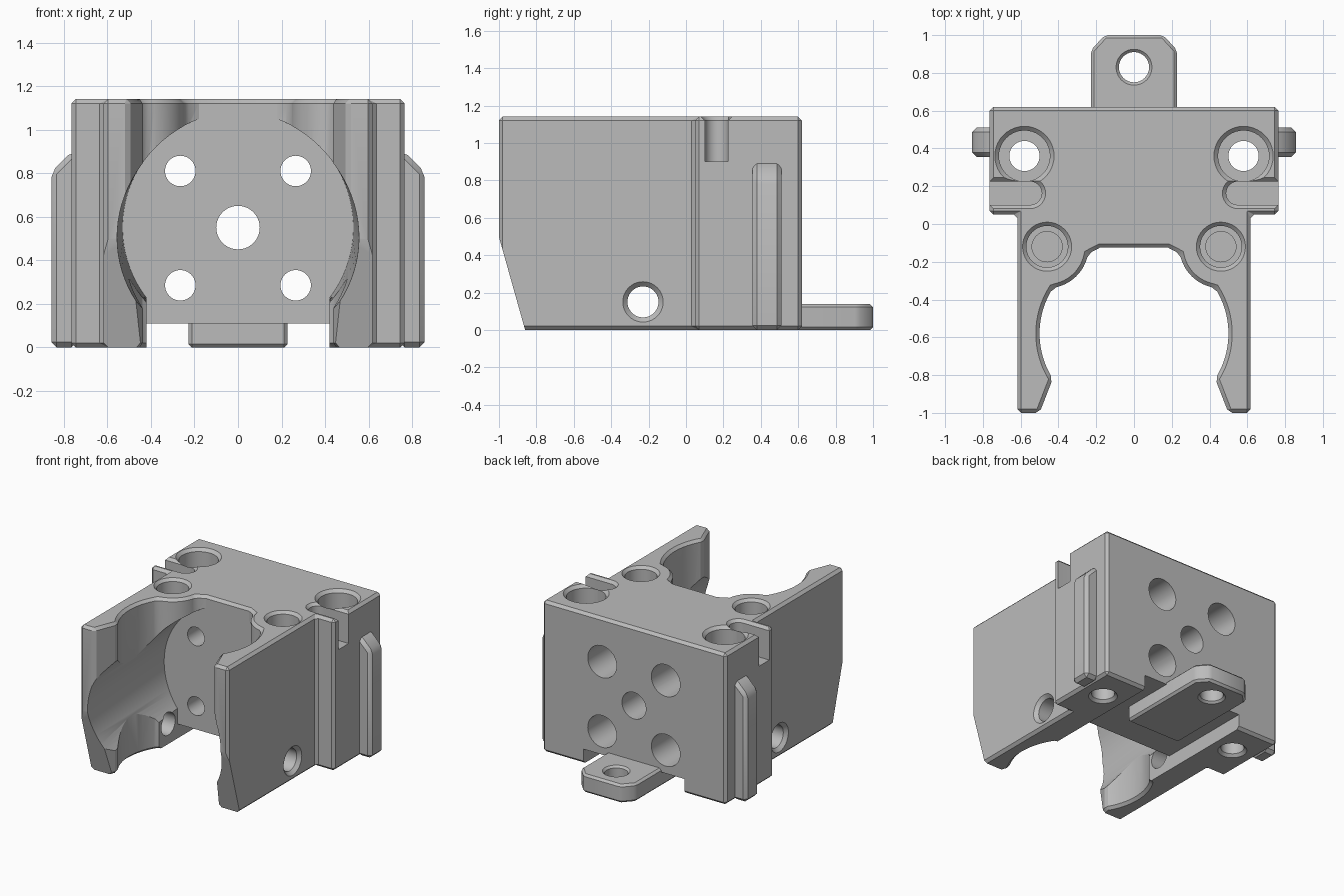
import bpy, bmesh
from math import cos, sin, acos, pi, radians

cube = bpy.data.objects.get("Cube")
if cube:
    bpy.data.objects.remove(cube)

TOP = 1.14
WALL = -0.125   # front plane of the central wall

grey = bpy.data.materials.new("light_grey")
grey.use_nodes = True
grey.diffuse_color = (0.5, 0.5, 0.5, 1)
grey.node_tree.nodes["Principled BSDF"].inputs["Base Color"].default_value = (0.5, 0.5, 0.5, 1)


def loft(name, rings):
    """Closed solid through rings holding equal numbers of points."""
    bm = bmesh.new()
    loops = [[bm.verts.new(p) for p in ring] for ring in rings]
    n = len(loops[0])
    for a, b in zip(loops, loops[1:]):
        for i in range(n):
            j = (i + 1) % n
            bm.faces.new((a[i], a[j], b[j], b[i]))
    bm.faces.new(loops[0])
    bm.faces.new(loops[-1])
    bmesh.ops.recalc_face_normals(bm, faces=bm.faces)
    mesh = bpy.data.meshes.new(name)
    bm.to_mesh(mesh)
    bm.free()
    mesh.materials.append(grey)
    obj = bpy.data.objects.new(name, mesh)
    bpy.context.collection.objects.link(obj)
    return obj


def prism(name, outline, low, high, axis="z"):
    place = {"x": lambda u, v, h: (h, u, v),
             "y": lambda u, v, h: (u, h, v),
             "z": lambda u, v, h: (u, v, h)}[axis]
    return loft(name, [[place(u, v, h) for u, v in outline] for h in (low, high)])


def box(name, x, y, z):
    return prism(name, [(x[0], y[0]), (x[1], y[0]), (x[1], y[1]), (x[0], y[1])], *z)


def bore(name, axis, centre, profile, sides=40):
    """Stepped round cutter from (radius, position along axis) pairs."""
    rings = []
    for r, h in profile:
        ring = []
        for i in range(sides):
            a = 2 * pi * i / sides
            u, v = centre[0] + r * cos(a), centre[1] + r * sin(a)
            ring.append({"x": (h, u, v), "y": (u, h, v), "z": (u, v, h)}[axis])
        rings.append(ring)
    return loft(name, rings)


def arc(cx, cy, r, start, end, steps):
    return [(cx + r * cos(radians(start + (end - start) * i / steps)),
             cy + r * sin(radians(start + (end - start) * i / steps)))
            for i in range(steps + 1)]


def apply(obj, mod):
    bpy.context.view_layer.objects.active = obj
    bpy.ops.object.modifier_apply(modifier=mod.name)


def bevel(obj, width):
    mod = obj.modifiers.new("edge_chamfer", "BEVEL")
    mod.width = width
    mod.segments = 1
    mod.limit_method = "ANGLE"
    mod.angle_limit = radians(35)
    mod.use_clamp_overlap = False
    apply(obj, mod)


def cut(obj, cutter):
    cutter.hide_render = True
    mod = obj.modifiers.new("cut", "BOOLEAN")
    mod.operation = "DIFFERENCE"
    mod.solver = "EXACT"
    mod.object = cutter
    apply(obj, mod)
    bpy.data.objects.remove(cutter)


def finish(obj):
    bpy.ops.object.select_all(action="DESELECT")
    obj.select_set(True)
    bpy.context.view_layer.objects.active = obj
    bpy.ops.object.shade_smooth_by_angle(angle=radians(25))


# Main block with two forward clamp arms
half = [(0.18, WALL)]
half += arc(0.46, -0.12, 0.22, 190, 250, 10)
half += arc(0.054, -0.58, 0.446, 32.5, -32.5, 16)
half += [(0.5, -1), (0.617, -1), (0.617, 0.05), (0.765, 0.05), (0.765, 0.62)]
outline = half + [(-x, y) for x, y in reversed(half)]
body = prism("mount_body", outline, 0, TOP)
bevel(body, 0.02)

# Sloped lower ends of the arms and the channel underneath
cut(body, prism("slope_cutter", [(-0.832, -0.1), (-1.029, 0.6), (-1.2, -0.1)], -0.9, 0.9, "x"))
cut(body, box("channel_cutter", (-0.42, 0.42), (-0.9, 0.8), (-0.1, 0.11)))


# Round, slightly flared opening between the arms
def opening(y, r, cz):
    low = -acos(0.42 / r)
    span = pi - 2 * low
    pts = [(r * cos(low + span * i / 64), y, cz + r * sin(low + span * i / 64))
           for i in range(65)]
    return [(0.42, y, -0.1)] + pts + [(-0.42, y, -0.1)]


cut(body, loft("opening_cutter", [opening(WALL + 0.003, 0.53, 0.55),
                                  opening(-1.05, 0.557, 0.5)]))

# Wall holes: a central one and four counterbored from the back
cut(body, bore("centre_cutter", "y", (0, 0.55), [(0.1, -0.3), (0.1, 0.8)]))
for sx in (-1, 1):
    for z in (0.285, 0.81):
        cut(body, bore("wall_hole_cutter", "y", (sx * 0.265, z),
                       [(0.07, -0.3), (0.07, 0.08), (0.12, 0.08), (0.12, 0.8)]))


# Rounded slot running out of each side
def slot(sx, r, z):
    pts = [(0.85, 0.163 + r)] + arc(0.55, 0.163, r, 90, 270, 14) + [(0.85, 0.163 - r)]
    return [(sx * x, y, z) for x, y in pts]


for sx in (-1, 1):
    # Rear corner holes, shallow front screw seats, side slots, cross holes
    cut(body, bore("corner_cutter", "z", (sx * 0.58, 0.36),
                   [(0.12, -0.02), (0.08, 0.02), (0.08, 0.7), (0.135, 0.7),
                    (0.135, TOP - 0.022), (0.175, TOP + 0.018)]))
    cut(body, bore("screw_seat_cutter", "z", (sx * 0.46, -0.12),
                   [(0.08, 0.945), (0.08, 1.0), (0.11, 1.0),
                    (0.11, TOP - 0.02), (0.15, TOP + 0.02)]))
    cut(body, loft("slot_cutter", [slot(sx, 0.062, 0.9), slot(sx, 0.062, TOP - 0.02),
                                   slot(sx, 0.102, TOP + 0.02)]))
    cut(body, bore("cross_hole_cutter", "x", (-0.23, 0.15),
                   [(0.083, sx * 0.3), (0.083, sx * 0.592), (0.133, sx * 0.642)]))
finish(body)

# Vertical side rails with sloped tops
for side, sx in (("left", 1), ("right", -1)):
    profile = [(0.74, 0), (0.857, 0), (0.857, 0.805), (0.762, 0.9), (0.74, 0.9)]
    rail = prism(side + "_rail", [(sx * x, z) for x, z in profile], 0.355, 0.51, "y")
    bevel(rail, 0.024)
    finish(rail)

# Rear mounting tab with a hole
tab = prism("rear_tab", [(-0.228, 0.2), (0.228, 0.2), (0.228, 0.92), (0.155, 1),
                         (-0.155, 1), (-0.228, 0.92)], 0, 0.138)
bevel(tab, 0.016)
cut(tab, bore("tab_hole_cutter", "z", (0, 0.83),
              [(0.11, -0.015), (0.08, 0.015), (0.08, 0.123), (0.11, 0.153)]))
finish(tab)
